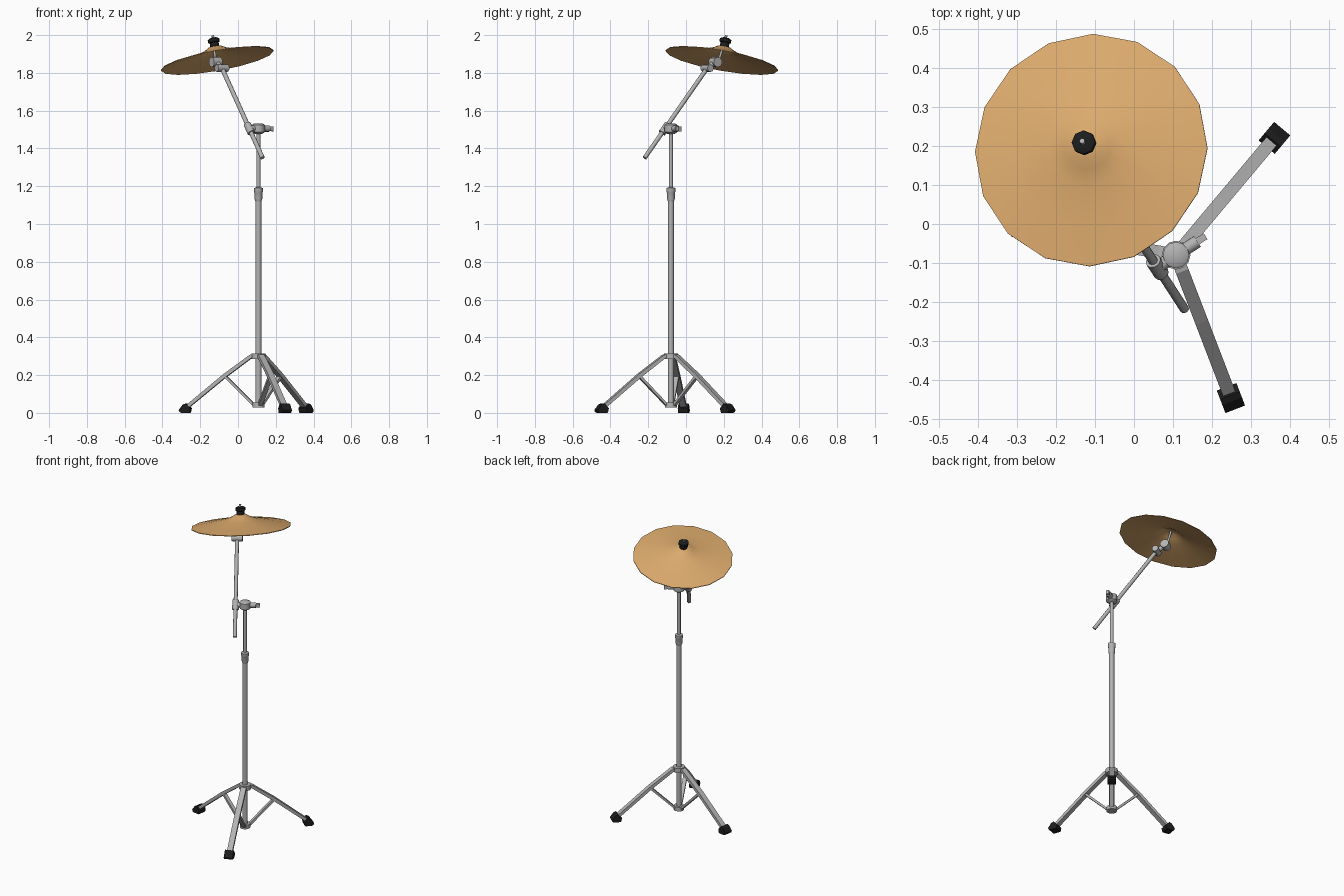
import bpy, bmesh, math
from mathutils import Vector, Matrix

if "Cube" in bpy.data.objects:
    bpy.data.objects.remove(bpy.data.objects["Cube"])


def material(name, rgb):
    m = bpy.data.materials.new(name)
    m.diffuse_color = (*rgb, 1)
    m.use_nodes = True
    m.node_tree.nodes["Principled BSDF"].inputs["Base Color"].default_value = m.diffuse_color
    return m


STEEL = material("steel", (0.45, 0.45, 0.45))
BRASS = material("brass", (0.71, 0.40, 0.15))
RUBBER = material("black rubber", (0.012, 0.012, 0.012))


def finish(name, bm, mat, smooth=True):
    bmesh.ops.recalc_face_normals(bm, faces=bm.faces[:])
    me = bpy.data.meshes.new(name)
    bm.to_mesh(me)
    bm.free()
    me.materials.append(mat)
    ob = bpy.data.objects.new(name, me)
    bpy.context.collection.objects.link(ob)
    if smooth:
        bpy.ops.object.select_all(action='DESELECT')
        ob.select_set(True)
        bpy.context.view_layer.objects.active = ob
        bpy.ops.object.shade_smooth_by_angle(angle=math.radians(50))
    return ob


def lathe(name, origin, axis, profile, mat, sides=12):
    """Turn a (radius, height) profile around an axis; closes both ends."""
    rot = Vector((0, 0, 1)).rotation_difference(Vector(axis).normalized()).to_matrix()
    bm = bmesh.new()
    rings = []
    for r, h in profile:
        rings.append([bm.verts.new(Vector(origin) + rot @ Vector(
            (r * math.cos(a), r * math.sin(a), h)))
            for a in (2 * math.pi * i / sides for i in range(sides))])
    for a, b in zip(rings, rings[1:]):
        for i in range(sides):
            j = (i + 1) % sides
            bm.faces.new((a[i], a[j], b[j], b[i]))
    bm.faces.new(rings[0])
    bm.faces.new(rings[-1])
    return finish(name, bm, mat)


def rod(name, p0, p1, r, mat=STEEL, sides=10):
    d = Vector(p1) - Vector(p0)
    return lathe(name, p0, d, [(r, 0), (r, d.length)], mat, sides)


def slab(name, profile, width, frame, mat):
    """Extrude a (distance, height) outline sideways, placed by a matrix."""
    bm = bmesh.new()
    sides = [[bm.verts.new(frame @ Vector((s, y, z))) for s, z in profile]
             for y in (-width / 2, width / 2)]
    n = len(profile)
    for i in range(n):
        j = (i + 1) % n
        bm.faces.new((sides[0][i], sides[0][j], sides[1][j], sides[1][i]))
    bm.faces.new(sides[0])
    bm.faces.new(sides[1])
    return finish(name, bm, mat, False)


AX = Vector((0.108, -0.08, 0))
UP = Vector((0, 0, 1))

# Central tubes, collar and hubs
lathe("lower_tube", AX, UP, [(0.016, 0.03), (0.016, 1.14)], STEEL)
lathe("tube_collar", AX, UP, [(0.016, 1.12), (0.021, 1.135), (0.021, 1.165), (0.024, 1.17),
                              (0.024, 1.19), (0.011, 1.195)], STEEL)
lathe("upper_tube", AX, UP, [(0.011, 1.15), (0.011, 1.50)], STEEL)
lathe("leg_hub", AX, UP, [(0.037, 0.285), (0.037, 0.315)], STEEL)
lathe("brace_hub", AX, UP, [(0.032, 0.028), (0.032, 0.055)], STEEL)

# Three legs, each with a brace and a rubber foot
leg = [(0.025, 0.311), (0.045, 0.307), (0.185, 0.206), (0.39, 0.038),
       (0.38, 0.022), (0.175, 0.188), (0.035, 0.291), (0.025, 0.291)]
brace = [(0.172, 0.197), (0.182, 0.187), (0.025, 0.034), (0.018, 0.045)]
foot = [(0.366, 0.005), (0.362, 0.025), (0.386, 0.05), (0.402, 0.044), (0.424, 0.015), (0.42, 0.005),
        (0.41, 0), (0.37, 0)]
for i, deg in enumerate((50, 170, -69)):
    frame = Matrix.Translation(AX) @ Matrix.Rotation(math.radians(deg), 4, 'Z')
    slab(f"leg_{i + 1}", leg, 0.034, frame, STEEL)
    slab(f"brace_{i + 1}", brace, 0.024, frame, STEEL)
    slab(f"foot_{i + 1}", foot, 0.054, frame, RUBBER)

# Boom arm passing beside the joint
LOW, HIGH = Vector((0.130, -0.219, 1.35)), Vector((-0.085, 0.112, 1.825))
SIDE = Vector((0.84, 0.54, 0)).normalized()
BOOM = (HIGH - LOW).normalized()
rod("boom_arm", LOW, HIGH, 0.012)

# Boom joint: knuckle on the tube, clamp round the arm, wing nut
J = AX + UP * 1.505
lathe("joint_knuckle", J, UP, [(0.02, -0.028), (0.034, -0.018), (0.034, 0.02), (0.025, 0.026)], STEEL)
rod("joint_bolt", J - SIDE * 0.06, J + SIDE * 0.065, 0.017)
clamp = LOW + BOOM * ((J.z - LOW.z) / BOOM.z)
rod("boom_clamp", clamp - BOOM * 0.03, clamp + BOOM * 0.03, 0.02)
flat = Matrix.Translation(J) @ Matrix.Rotation(math.atan2(SIDE.y, SIDE.x), 4, 'Z')
slab("wing_nut", [(0.04, -0.012), (0.06, -0.009), (0.088, -0.014), (0.09, 0.01),
                  (0.06, 0.012), (0.04, 0.012)], 0.018, flat, STEEL)

# Tilter at the top of the boom
rod("tilter_clamp", HIGH - SIDE * 0.034, HIGH + SIDE * 0.034, 0.02)
T = Vector((-0.118, 0.155, 1.857))
rod("tilter_neck", HIGH, T, 0.014)
rod("tilter_disc", T - SIDE * 0.026, T + SIDE * 0.026, 0.027)
N = Vector((-0.18, 0.18, 1)).normalized()
C = Vector((-0.11, 0.19, 1.868))
rod("cymbal_rod", T + Vector((0, 0.016, 0)), C + N * 0.134, 0.007, sides=8)

# Cymbal: thin shell with a raised bell, sixteen sides
top = [(0.303, 0), (0.2, 0.02), (0.1, 0.041), (0.06, 0.056), (0.035, 0.071), (0.008, 0.075)]
under = [(r, h - 0.004) for r, h in reversed(top)]
lathe("cymbal", C, N, under + top, BRASS, 16)

# Felt and nut above the bell
lathe("cymbal_nut", C + N * 0.072, N, [(0.024, 0), (0.024, 0.022), (0.031, 0.025),
                                       (0.031, 0.042), (0.02, 0.048)], RUBBER, 8)
